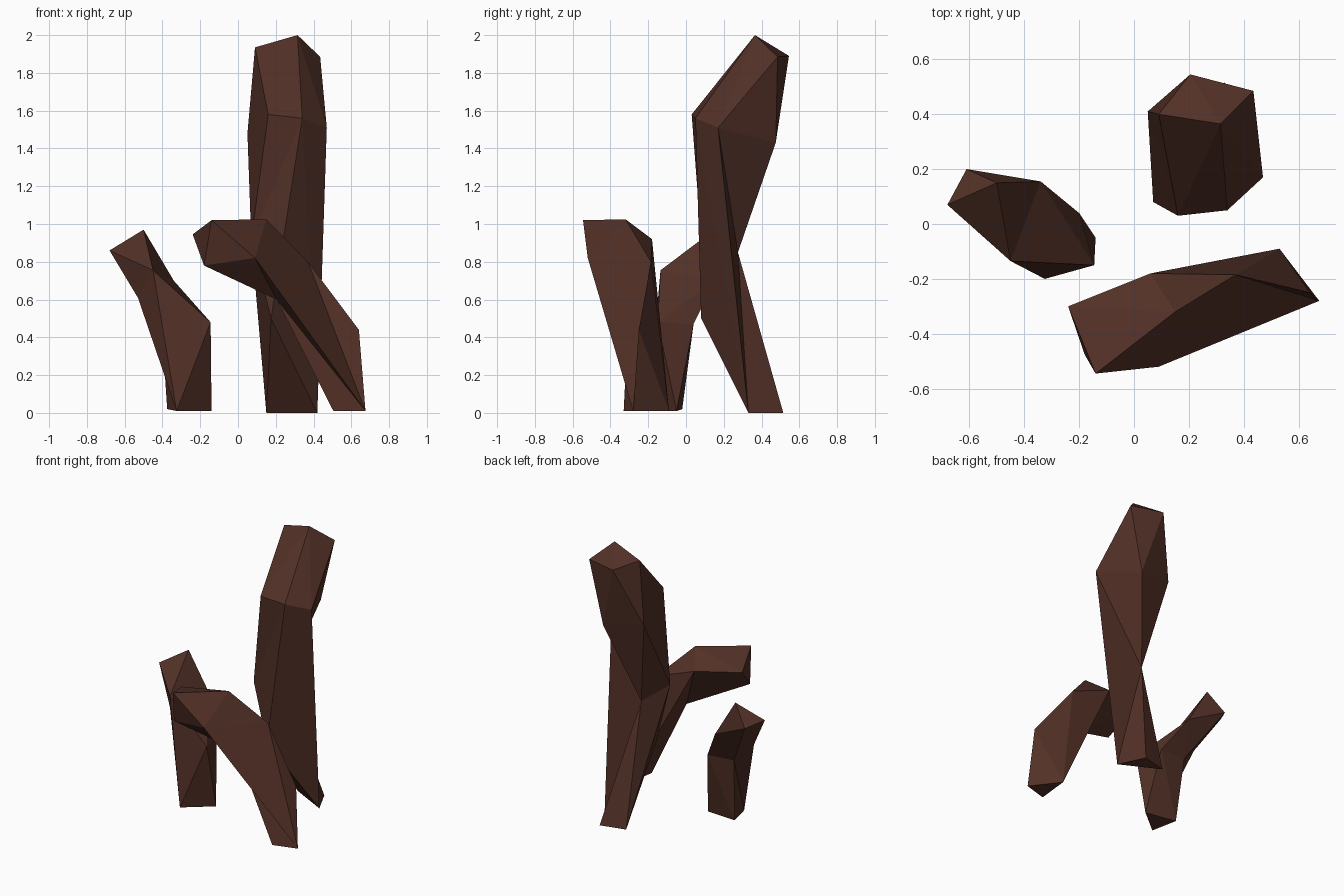
import bpy
import bmesh
from mathutils import Vector

default_cube = bpy.data.objects.get("Cube")
if default_cube:
    bpy.data.objects.remove(default_cube, do_unlink=True)

# One dark bark colour for everything
BARK = (0.085, 0.03, 0.02, 1.0)
bark = bpy.data.materials.new("dark_brown_bark")
bark.use_nodes = True
bark.diffuse_color = BARK
shader = bark.node_tree.nodes["Principled BSDF"]
shader.inputs["Base Color"].default_value = BARK
shader.inputs["Roughness"].default_value = 0.9


def loft(name, points, rings):
    """Skin rings of named corners; a repeated corner tapers or splits a side.
    Each ring runs anticlockwise as seen from the first end."""
    bm = bmesh.new()
    corner = {key: bm.verts.new(co) for key, co in points.items()}

    def face(keys):
        verts = [corner[k] for k in dict.fromkeys(keys)]
        if len(verts) > 2 and not bm.faces.get(verts):
            bm.faces.new(verts)

    for upper, lower in zip(rings, rings[1:]):
        for i in range(len(upper)):
            j = (i + 1) % len(upper)
            a, b, c, d = upper[i], upper[j], lower[j], lower[i]
            pa, pb, pc, pd = (Vector(points[k]) for k in (a, b, c, d))
            # Fold each side along the diagonal that bulges outward
            if (pd - pa).cross(pc - pa).dot(pb - pa) <= 0:
                face((a, d, c))
                face((a, c, b))
            else:
                face((a, d, b))
                face((b, d, c))
    face(rings[0])
    face(rings[-1][::-1])
    bmesh.ops.recalc_face_normals(bm, faces=bm.faces[:])

    mesh = bpy.data.meshes.new(name)
    bm.to_mesh(mesh)
    bm.free()
    mesh.materials.append(bark)
    obj = bpy.data.objects.new(name, mesh)
    bpy.context.collection.objects.link(obj)
    return obj


# Tall root: faceted leaning head, pinched waist, three-cornered foot
tall_points = {
    "top_left": (0.09, 0.40, 1.935), "top_front": (0.315, 0.365, 2.0),
    "top_right": (0.435, 0.485, 1.885), "top_back": (0.205, 0.545, 1.89),
    "head_front": (0.16, 0.03, 1.58), "head_mid": (0.34, 0.05, 1.56),
    "head_right": (0.47, 0.17, 1.51), "head_back": (0.33, 0.475, 1.43),
    "head_left": (0.05, 0.41, 1.48),
    "waist_left": (0.07, 0.08, 0.92), "knee": (0.175, 0.08, 0.5),
    "waist_back": (0.165, 0.275, 0.85),
    "foot_left": (0.15, 0.47, 0), "foot_right": (0.42, 0.33, 0),
    "foot_back": (0.33, 0.515, 0),
}
loft("tall_root", tall_points, [
    ("top_back", "top_front", "top_front", "top_back", "top_back"),
    ("top_left", "top_front", "top_right", "top_back", "top_left"),
    ("head_front", "head_mid", "head_right", "head_back", "head_left"),
    ("waist_left", "head_mid", "head_right", "waist_back", "head_left"),
    ("waist_left", "knee", "foot_right", "waist_back", "waist_back"),
    ("foot_left", "foot_right", "foot_right", "foot_back", "foot_left"),
])

# Short root: pointed top leaning outward over a narrow foot
short_points = {
    "tip_left": (-0.68, 0.07, 0.86), "tip_top": (-0.50, 0.15, 0.97),
    "tip_back": (-0.61, 0.20, 0.83),
    "front": (-0.45, -0.135, 0.755), "shoulder": (-0.34, 0.155, 0.70),
    "right_front": (-0.145, -0.15, 0.48), "right_back": (-0.20, 0.04, 0.47),
    "back": (-0.405, 0.03, 0.48), "left": (-0.53, -0.02, 0.61),
    "foot_front": (-0.325, -0.20, 0.01), "foot_right": (-0.14, -0.05, 0.01),
    "foot_back": (-0.375, -0.02, 0.02),
}
loft("short_root", short_points, [
    ("tip_left", "tip_top", "tip_top", "tip_top", "tip_back", "tip_left"),
    ("front", "shoulder", "shoulder", "shoulder", "back", "left"),
    ("front", "right_front", "right_back", "shoulder", "back", "left"),
    ("front", "right_front", "right_back", "back", "back", "foot_front"),
    ("foot_front", "foot_right", "foot_right",
     "foot_back", "foot_back", "foot_front"),
])

# Bent root: level arm that turns down to the ground
bent_points = {
    "tip_top": (-0.14, -0.545, 1.02), "tip_back": (-0.24, -0.30, 0.945),
    "tip_low": (-0.18, -0.475, 0.78),
    "bend_front": (0.09, -0.52, 0.82), "bend_top": (0.15, -0.32, 1.025),
    "bend_back": (0.06, -0.18, 0.92), "bend_low": (0.205, -0.30, 0.60),
    "slope": (0.37, -0.185, 0.80), "ankle": (0.64, -0.25, 0.44),
    "foot_right": (0.675, -0.28, 0.01), "foot_back": (0.53, -0.09, 0.01),
    "foot_left": (0.505, -0.33, 0.01),
}
loft("bent_root", bent_points, [
    ("tip_top", "tip_top", "tip_back", "tip_low"),
    ("bend_front", "bend_top", "bend_back", "bend_low"),
    ("bend_front", "slope", "bend_back", "bend_low"),
    ("foot_right", "slope", "bend_back", "bend_low"),
    ("foot_right", "ankle", "foot_back", "foot_left"),
    ("foot_right", "foot_right", "foot_back", "foot_left"),
])
